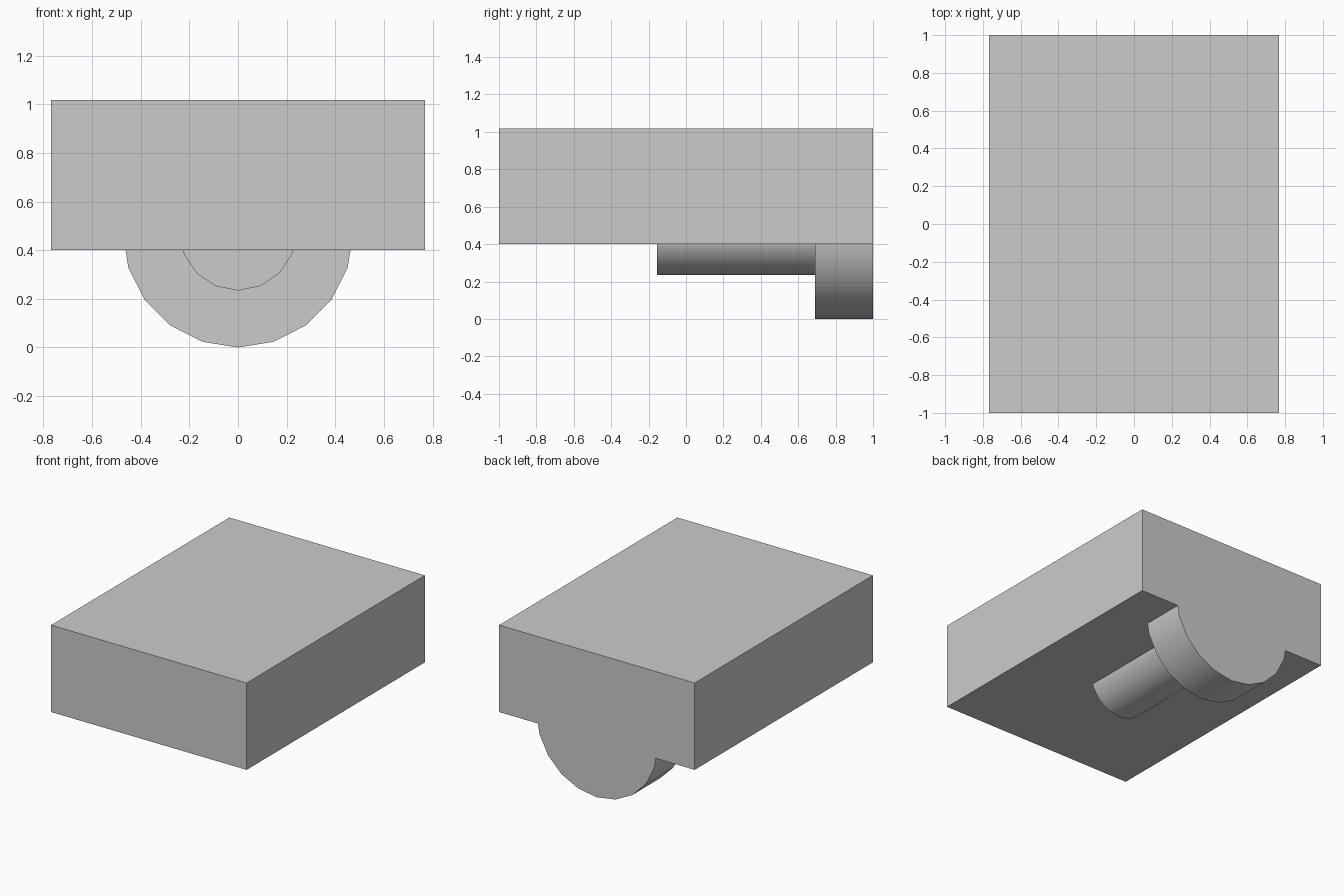
import bpy, bmesh, math
from mathutils import Matrix

cube = bpy.data.objects.get("Cube")
if cube:
    bpy.data.objects.remove(cube, do_unlink=True)

UNDERSIDE, TOP = 0.40, 1.017
HALF_WIDTH = 0.768
AXIS_Z = 0.474

grey = bpy.data.materials.new("plain grey")
grey.use_nodes = True
colour = (0.6, 0.6, 0.6, 1)
grey.diffuse_color = colour
grey.node_tree.nodes["Principled BSDF"].inputs["Base Color"].default_value = colour


def add_object(name, bm):
    mesh = bpy.data.meshes.new(name)
    bmesh.ops.recalc_face_normals(bm, faces=bm.faces)
    bm.to_mesh(mesh)
    bm.free()
    mesh.materials.append(grey)
    obj = bpy.data.objects.new(name, mesh)
    bpy.context.collection.objects.link(obj)
    return obj


def half_round(name, radius, sides, y_front, y_back):
    """Cylinder along y, trimmed flat where it meets the block."""
    bm = bmesh.new()
    bmesh.ops.create_cone(bm, cap_ends=True, segments=sides, radius1=radius,
                          radius2=radius, depth=y_back - y_front)
    place = Matrix.Translation((0, (y_front + y_back) / 2, AXIS_Z))
    bm.transform(place @ Matrix.Rotation(math.pi / 2, 4, "X"))
    cut = bmesh.ops.bisect_plane(bm, geom=bm.verts[:] + bm.edges[:] + bm.faces[:],
                                 plane_co=(0, 0, UNDERSIDE), plane_no=(0, 0, 1),
                                 clear_outer=True)
    rim = [e for e in cut["geom_cut"] if isinstance(e, bmesh.types.BMEdge)]
    bmesh.ops.contextual_create(bm, geom=rim)
    obj = add_object(name, bm)
    bpy.ops.object.select_all(action="DESELECT")
    obj.select_set(True)
    bpy.context.view_layer.objects.active = obj
    bpy.ops.object.shade_smooth_by_angle(angle=math.radians(35))


# Main block
bm = bmesh.new()
bmesh.ops.create_cube(bm, size=1)
bm.transform(Matrix.Translation((0, 0, (UNDERSIDE + TOP) / 2))
             @ Matrix.Diagonal((2 * HALF_WIDTH, 2, TOP - UNDERSIDE, 1)))
add_object("main_block", bm)

# Rounded parts under the block: wide drum at the back, slim shaft ahead of it
half_round("rear_drum", 0.474, 20, 0.69, 1.0)
half_round("front_shaft", 0.24, 16, -0.155, 0.69)
